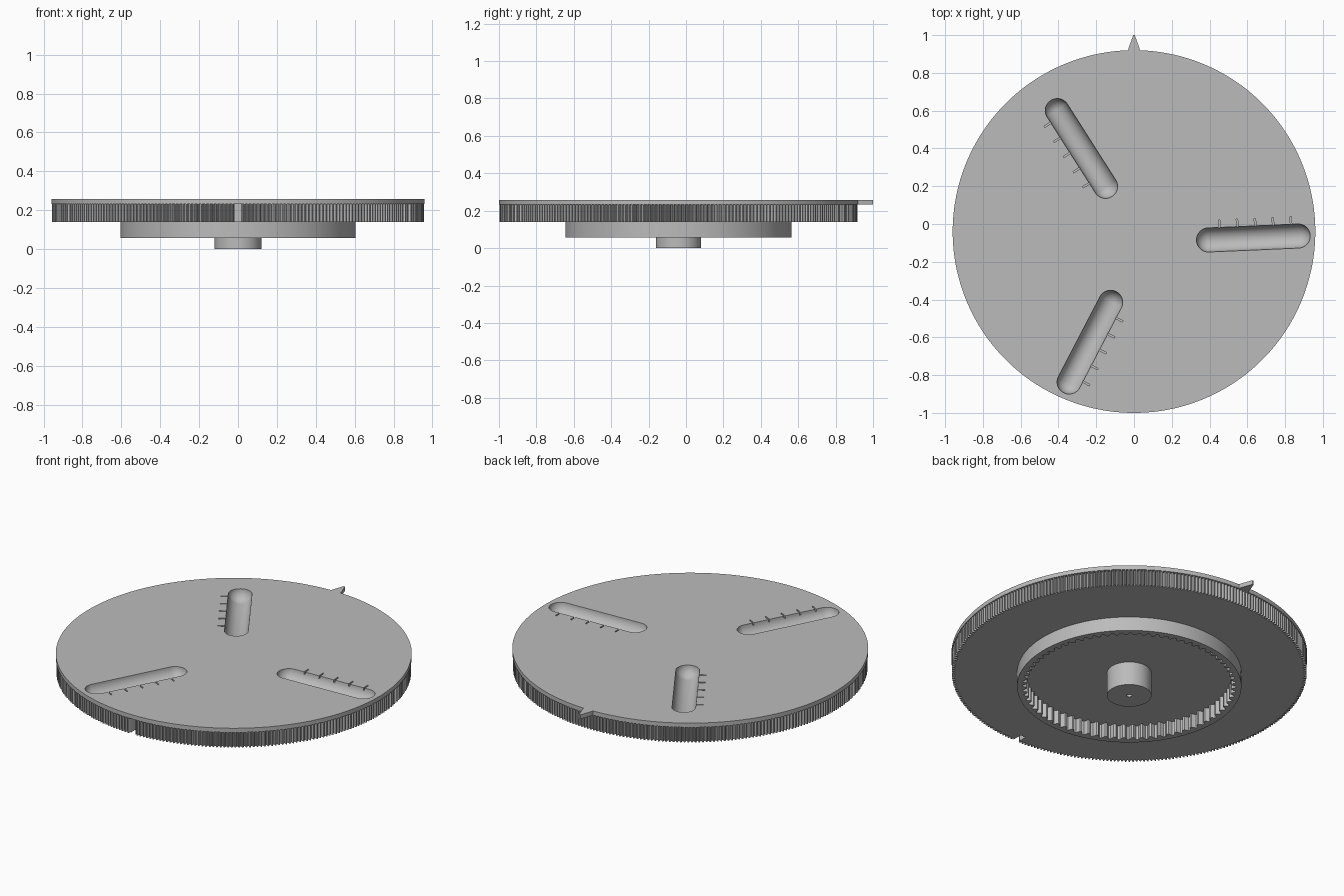
import bpy, bmesh
from math import cos, sin, pi, radians, tau
from mathutils import Matrix, Vector

if "Cube" in bpy.data.objects:
    bpy.data.objects.remove(bpy.data.objects["Cube"])

grey = bpy.data.materials.new("plain grey")
grey.use_nodes = True
grey.diffuse_color = (0.5, 0.5, 0.5, 1)
grey.node_tree.nodes["Principled BSDF"].inputs["Base Color"].default_value = (0.5, 0.5, 0.5, 1)

CENTRE = Vector((0, -0.04, 0))
TOP, LEDGE, BASE = 0.257, 0.232, 0.14


def finish(bm, name, at=CENTRE):
    bmesh.ops.recalc_face_normals(bm, faces=bm.faces)
    mesh = bpy.data.meshes.new(name)
    bm.to_mesh(mesh)
    bm.free()
    mesh.materials.append(grey)
    ob = bpy.data.objects.new(name, mesh)
    ob.location = at
    bpy.context.collection.objects.link(ob)
    return ob


def smooth(ob):
    bpy.ops.object.select_all(action="DESELECT")
    ob.select_set(True)
    bpy.context.view_layer.objects.active = ob
    bpy.ops.object.shade_smooth_by_angle(angle=radians(30))


def toothed(count, low, high):
    """Radii around one ring: two points low, two points high per tooth."""
    return [low, low, high, high] * count


def stack(name, rings, closed=False):
    """Skin a list of (radii, z) rings; cap the ends or close them into a tube."""
    bm = bmesh.new()
    loops = []
    for radii, z in rings:
        n = len(radii)
        loops.append([bm.verts.new((r * cos(tau * i / n), r * sin(tau * i / n), z))
                      for i, r in enumerate(radii)])
    pairs = list(zip(loops, loops[1:]))
    if closed:
        pairs.append((loops[-1], loops[0]))
    else:
        bm.faces.new(loops[0])
        bm.faces.new(loops[-1])
    for a, b in pairs:
        for i in range(len(a)):
            j = (i + 1) % len(a)
            bm.faces.new((a[i], a[j], b[j], b[i]))
    return finish(bm, name)


def box(bm, size, at, turn=Matrix()):
    bmesh.ops.create_cube(bm, size=1, matrix=turn @ Matrix.Translation(at)
                          @ Matrix.Diagonal((*size, 1)))


def cut(ob, cutter):
    cutter.hide_render = True
    mod = ob.modifiers.new("cut", "BOOLEAN")
    mod.operation = "DIFFERENCE"
    mod.solver = "EXACT"
    mod.object = cutter
    bpy.context.view_layer.objects.active = ob
    bpy.ops.object.modifier_apply(modifier=mod.name)
    bpy.data.objects.remove(cutter)


# Disc: finely toothed rim under a plain lip
TEETH = 300
rim = toothed(TEETH, 0.94, 0.957)
lip = [0.96] * len(rim)
disc = stack("toothed_disc", [(rim, BASE), (rim, LEDGE), (lip, LEDGE), (lip, TOP)])

# Three round-bottomed grooves and their scale notches
SLOT_CENTRE = Vector((0.04, -0.10, TOP))
INNER, OUTER, RADIUS = 0.355, 0.83, 0.064
grooves, notches = bmesh.new(), bmesh.new()
for k in range(3):
    turn = Matrix.Rotation(radians(2.5 + 120 * k), 4, "Z")
    ball = bmesh.ops.create_uvsphere(grooves, u_segments=40, v_segments=21, radius=RADIUS,
                                     matrix=Matrix.Rotation(pi / 2, 4, "Y"))["verts"]
    for v in ball:
        v.co.x += OUTER if v.co.x > 0 else INNER
    bmesh.ops.transform(grooves, matrix=turn, verts=ball)
    for i in range(5):
        box(notches, (0.008, 0.06, 0.03), (0.415 + 0.095 * i, RADIUS + 0.01, 0), turn)
cut(disc, finish(grooves, "groove_cutter", SLOT_CENTRE))
cut(disc, finish(notches, "notch_cutter", SLOT_CENTRE))

# Index notch in the front of the rim
index = bmesh.new()
box(index, (0.034, 0.14, 0.2), (0, -0.96, LEDGE - 0.1))
cut(disc, finish(index, "index_cutter"))
smooth(disc)

# Pointer at the back
bm = bmesh.new()
outline = [(-0.034, 0.95), (0.034, 0.95), (0.026, 0.98), (0.004, 1.04), (-0.004, 1.04), (-0.026, 0.98)]
face = bm.faces.new([bm.verts.new((x, y, LEDGE)) for x, y in outline])
lifted = bmesh.ops.extrude_face_region(bm, geom=[face])["geom"]
for v in lifted:
    if isinstance(v, bmesh.types.BMVert):
        v.co.z = TOP
bm.faces.ensure_lookup_table()
finish(bm, "pointer")

# Ring underneath with inward teeth
inner = toothed(72, 0.575, 0.553)
outer = [0.605] * len(inner)
RING = 0.057
smooth(stack("inner_gear_ring", [(outer, BASE + 0.005), (outer, RING),
                                 (inner, RING), (inner, BASE + 0.005)], closed=True))

# Hub with a small blind hole
n = 96
smooth(stack("hub", [([0.12] * n, BASE + 0.005), ([0.12] * n, 0),
                     ([0.014] * n, 0), ([0.014] * n, 0.12)]))
